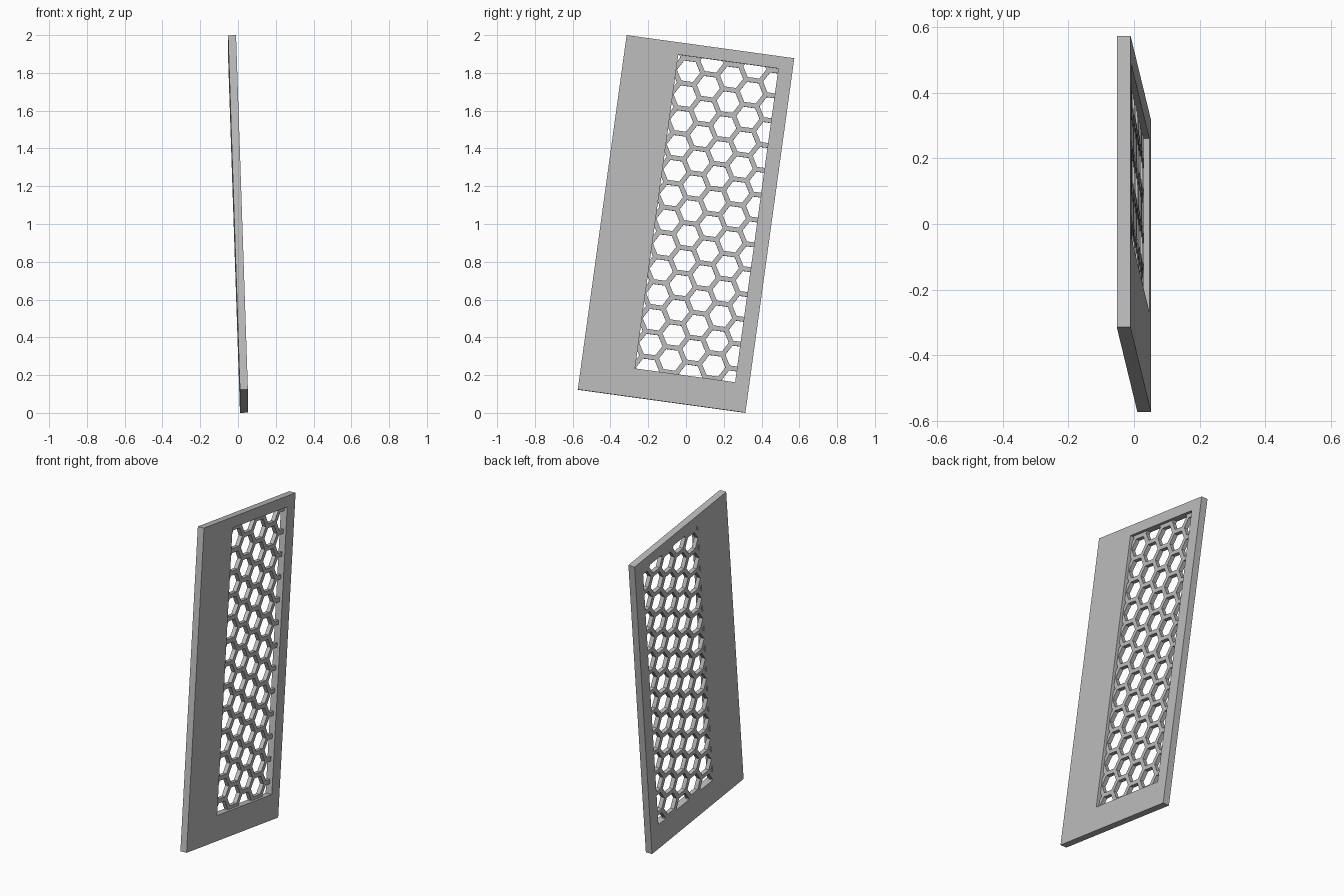
import bpy, bmesh, math
from mathutils import Matrix, Vector

if "Cube" in bpy.data.objects:
    bpy.data.objects.remove(bpy.data.objects["Cube"], do_unlink=True)

WIDTH, HEIGHT, THICK, RECESS = 0.896, 1.895, 0.042, 0.017
U0, U1, V0, V1 = 0.285, 0.82, 0.152, 1.83      # window in the panel
PITCH, RADIUS = 0.1328, 0.062                  # honeycomb
FIRST_U, FIRST_V = 0.351, 0.290

grey = bpy.data.materials.new("plain grey")
grey.use_nodes = True
grey.diffuse_color = (0.5, 0.5, 0.5, 1)
grey.node_tree.nodes["Principled BSDF"].inputs["Base Color"].default_value = (0.5, 0.5, 0.5, 1)


def finish(bm, name):
    bmesh.ops.recalc_face_normals(bm, faces=bm.faces)
    mesh = bpy.data.meshes.new(name)
    bm.to_mesh(mesh)
    bm.free()
    mesh.materials.append(grey)
    obj = bpy.data.objects.new(name, mesh)
    bpy.context.collection.objects.link(obj)
    return obj


def thicken(bm, depth):
    faces = bmesh.ops.extrude_face_region(bm, geom=bm.faces[:])["geom"]
    bmesh.ops.translate(bm, vec=(depth, 0, 0),
                        verts=[g for g in faces if isinstance(g, bmesh.types.BMVert)])


def add_face(bm, x, points):
    bm.faces.new([bm.verts.new((x, u - WIDTH / 2, v - HEIGHT / 2)) for u, v in points])


def rectangle(a, b, c, d):
    return [(a, c), (b, c), (b, d), (a, d)]


def cut(target, cutter):
    cutter.hide_render = True
    mod = target.modifiers.new("cut", "BOOLEAN")
    mod.operation, mod.solver, mod.object = "DIFFERENCE", "EXACT", cutter
    bpy.context.view_layer.objects.active = target
    bpy.ops.object.modifier_apply(modifier=mod.name)
    bpy.data.objects.remove(cutter, do_unlink=True)


# Solid panel
bm = bmesh.new()
add_face(bm, -THICK / 2, rectangle(0, WIDTH, 0, HEIGHT))
thicken(bm, THICK)
panel = finish(bm, "honeycomb_panel")

# Shallow window on the outer side
bm = bmesh.new()
add_face(bm, THICK / 2 - RECESS, rectangle(U0, U1, V0, V1))
thicken(bm, RECESS * 2)
cut(panel, finish(bm, "window_cutter"))

# Hexagonal holes, trimmed to the window
bm = bmesh.new()
for col in range(-1, 6):
    for row in range(-1, 14):
        cu = FIRST_U + col * PITCH * math.sqrt(3) / 2
        cv = FIRST_V + (row - 0.5 * (col % 2)) * PITCH
        add_face(bm, -THICK, [(cu + RADIUS * math.cos(k * math.pi / 3),
                               cv + RADIUS * math.sin(k * math.pi / 3)) for k in range(6)])
for (u, v), normal in (((U0, V0), (0, -1, 0)), ((U0, V0), (0, 0, -1)),
                       ((U1, V1), (0, 1, 0)), ((U1, V1), (0, 0, 1))):
    bmesh.ops.bisect_plane(bm, geom=bm.verts[:] + bm.edges[:] + bm.faces[:], plane_no=normal,
                           plane_co=(0, u - WIDTH / 2, v - HEIGHT / 2), clear_outer=True)
thicken(bm, THICK * 2)
cut(panel, finish(bm, "hole_cutter"))

# Lean the panel into its resting pose
panel.matrix_world = (Matrix.Translation(Vector((0, 0, 1)))
                      @ Matrix.Rotation(math.radians(-7.85), 4, "X")
                      @ Matrix.Rotation(math.radians(-1.9), 4, "Y"))
